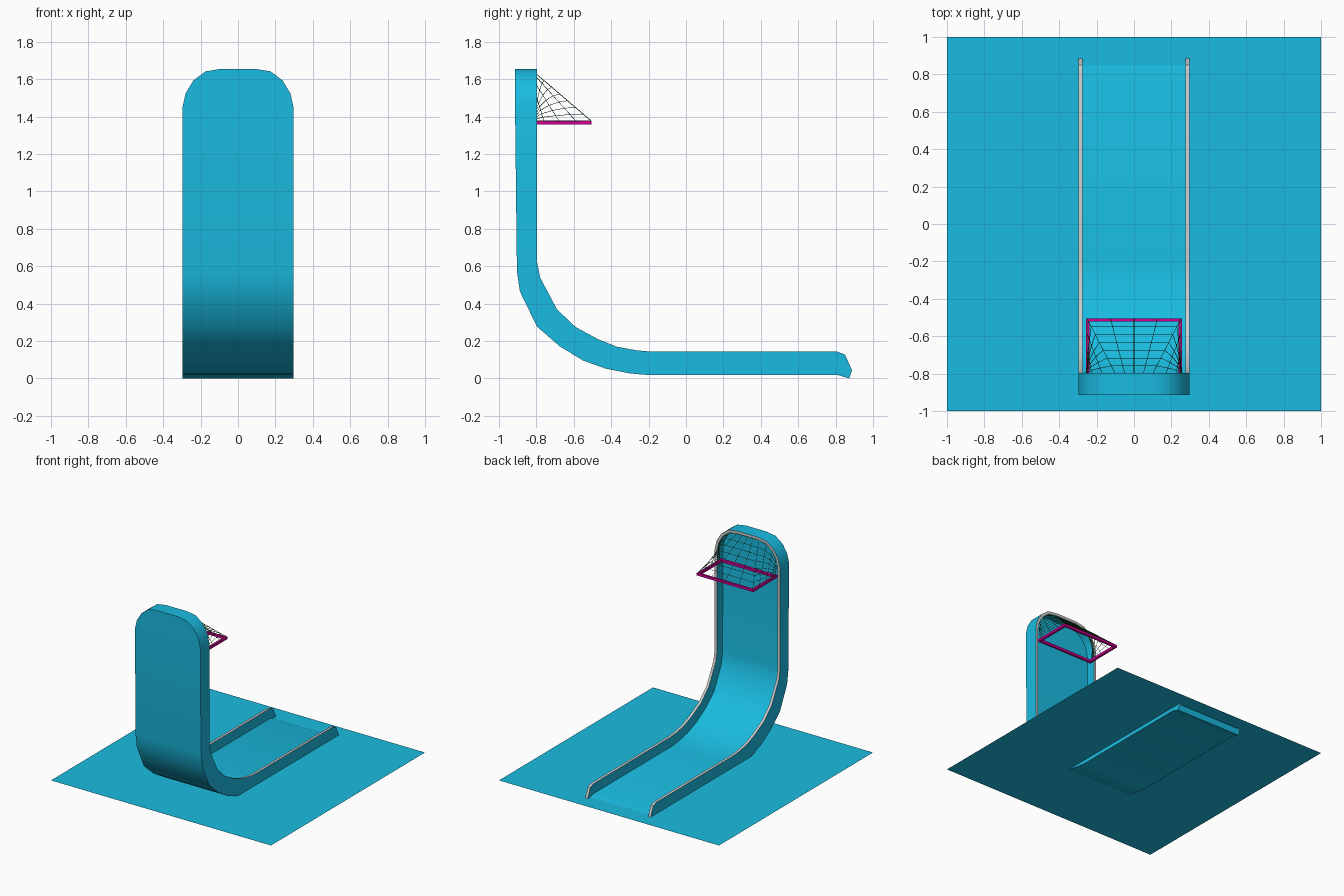
import bpy, bmesh
from mathutils import Vector

if "Cube" in bpy.data.objects:
    bpy.data.objects.remove(bpy.data.objects["Cube"])


def material(name, rgb):
    m = bpy.data.materials.new(name)
    m.diffuse_color = (*rgb, 1)
    m.use_nodes = True
    m.node_tree.nodes["Principled BSDF"].inputs["Base Color"].default_value = m.diffuse_color
    return m


BLUE = material("blue", (0.01, 0.5, 0.75))
GREY = material("grey", (0.6, 0.6, 0.6))
PINK = material("magenta", (0.65, 0.0, 0.3))
GREEN = material("dark_green", (0.02, 0.12, 0.03))


def finish(bm, name, mats, smooth=False):
    bmesh.ops.remove_doubles(bm, verts=bm.verts, dist=1e-5)
    bmesh.ops.recalc_face_normals(bm, faces=bm.faces)
    me = bpy.data.meshes.new(name)
    bm.to_mesh(me)
    bm.free()
    for m in mats:
        me.materials.append(m)
    ob = bpy.data.objects.new(name, me)
    bpy.context.collection.objects.link(ob)
    if smooth:
        bpy.ops.object.select_all(action='DESELECT')
        ob.select_set(True)
        bpy.context.view_layer.objects.active = ob
        bpy.ops.object.shade_smooth_by_angle(angle=0.6)
    return ob


def quad(bm, pts, mat=0):
    pts = [p for i, p in enumerate(pts) if (p - pts[i - 1]).length > 1e-6]
    if len(pts) > 2:
        bm.faces.new([bm.verts.new(p) for p in pts]).material_index = mat


# Floor sheet
bm = bmesh.new()
bmesh.ops.create_grid(bm, x_segments=1, y_segments=1, size=1)
bmesh.ops.translate(bm, verts=bm.verts, vec=(0, 0, 0.05))
finish(bm, "floor", [BLUE])

# Ramp and backboard tray: side profile stations (back y, z, rim y, z)
W, T = 0.297, 0.022
profile = [
    (.872, .0, .888, .043), (.835, .012, .85, .128), (.807, .02, .807, .144),
    (-.22, .02, -.19, .144), (-.30, .027, -.262, .15), (-.43, .053, -.37, .17),
    (-.55, .096, -.47, .21), (-.674, .171, -.59, .275), (-.797, .278, -.69, .37),
    (-.888, .465, -.78, .54), (-.904, .572, -.797, .626)]
# Rounded top: half width and height, outer then inner outline
arch = [(.297, 1.45), (.28, 1.525), (.238, 1.594), (.174, 1.642), (.095, 1.655)]
arch_in = [(.275, 1.447), (.26, 1.515), (.222, 1.578), (.167, 1.62), (.092, 1.633)]

rows = []   # each: back outer, rim outer, rim inner, bed inner
for i, (by, bz, fy, fz) in enumerate(profile):
    b, f = Vector((W, by, bz)), Vector((W, fy, fz))
    d = f if i == 0 else b.lerp(f, 0.34)
    rows.append([b, f, f - Vector((T, 0, 0)), d - Vector((T, 0, 0))])
for (x, z), (xi, zi) in zip(arch, arch_in):
    rows.append([Vector((x, -.914, z)), Vector((x, -.797, z)),
                 Vector((xi, -.797, zi)), Vector((xi, -.874, zi))])


def flip(p):
    return Vector((-p.x, p.y, p.z))


bm = bmesh.new()
loop = rows + [[flip(p) for p in r] for r in reversed(rows)]
for r, s in zip(loop, loop[1:]):            # outer wall, rim, inner wall
    for k in range(3):
        quad(bm, [r[k], r[k + 1], s[k + 1], s[k]], int(k == 1))
for r, s in zip(rows, rows[1:]):            # back plate and bed
    for k in (0, 3):
        quad(bm, [r[k], s[k], flip(s[k]), flip(r[k])])
b, f, _, d = rows[0]                        # closing lip at the low end
quad(bm, [b, f, d, flip(d), flip(f), flip(b)])
finish(bm, "ramp_and_backboard", [BLUE, GREY], smooth=True)

# Square hoop frame
bm = bmesh.new()
outer = [(-.257, -.82), (.257, -.82), (.257, -.505), (-.257, -.505)]
inner = [(-.238, -.801), (.238, -.801), (.238, -.522), (-.238, -.522)]
z0, z1 = 1.358, 1.378
for i in range(4):
    o0, o1, n0, n1 = outer[i - 1], outer[i], inner[i - 1], inner[i]
    for a, za, c, zc in (((o0, o1), z0, (o0, o1), z1), ((o0, o1), z1, (n0, n1), z1),
                         ((n0, n1), z1, (n0, n1), z0), ((n0, n1), z0, (o0, o1), z0)):
        quad(bm, [Vector((*a[0], za)), Vector((*a[1], za)),
                  Vector((*c[1], zc)), Vector((*c[0], zc))])
finish(bm, "hoop_frame", [PINK])

# Net: strands from the frame up to the arch, (frame x, y) -> (arch x, z)
half = [(.25, -.80, .262, 1.45), (.25, -.76, .255, 1.51), (.25, -.68, .225, 1.57),
        (.25, -.59, .17, 1.612), (.25, -.508, .10, 1.628), (.125, -.508, .05, 1.628)]
strands = half + [(0, -.508, 0, 1.628)] + [(-a, b, -c, d) for a, b, c, d in reversed(half)]
N = 7
bm = bmesh.new()
grid = [[Vector((x, y, z1)).lerp(Vector((ax, -.80, az)), j / N) for j in range(N + 1)]
        for x, y, ax, az in strands]
for p, q in zip(grid, grid[1:]):
    for j in range(N):
        quad(bm, [p[j], p[j + 1], q[j + 1], q[j]])
net = finish(bm, "net", [GREEN])
wire = net.modifiers.new("strands", 'WIREFRAME')
wire.thickness = 0.004
wire.use_even_offset = False
